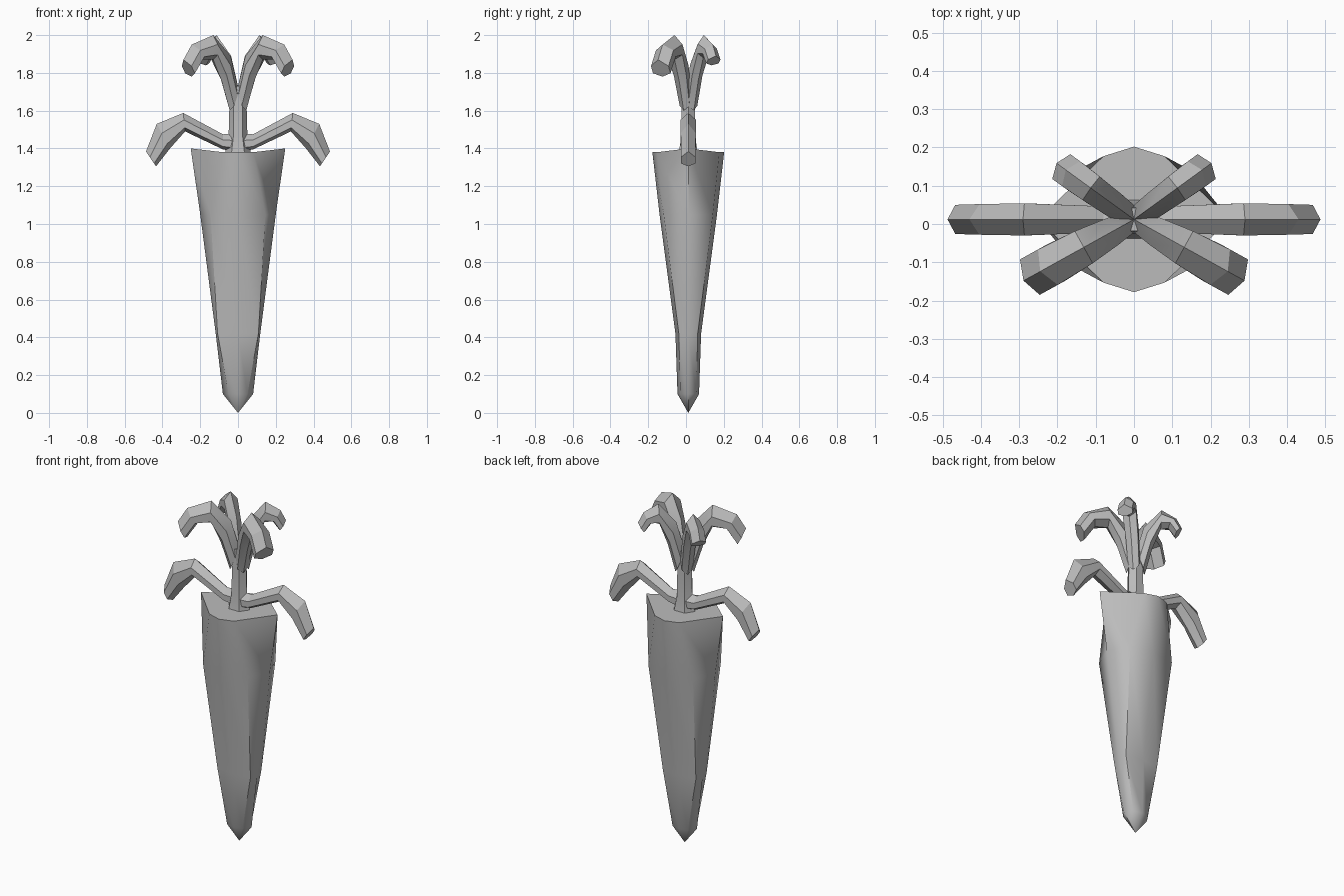
import bpy, bmesh, math
from mathutils import Vector

if "Cube" in bpy.data.objects:
    bpy.data.objects.remove(bpy.data.objects["Cube"])

CY = 0.012  # depth of the central axis

grey = bpy.data.materials.new("plain grey")
grey.diffuse_color = (0.5, 0.5, 0.5, 1)
grey.use_nodes = True
grey.node_tree.nodes["Principled BSDF"].inputs["Base Color"].default_value = grey.diffuse_color


def loft(name, rings, tip=None, smooth=None):
    """Skin closed rings of points, cap the ends (or close to a tip)."""
    bm = bmesh.new()
    rows = [[bm.verts.new(p) for p in ring] for ring in rings]
    n = len(rows[0])
    for a, b in zip(rows, rows[1:]):
        for i in range(n):
            j = (i + 1) % n
            bm.faces.new((a[i], a[j], b[j], b[i]))
    bm.faces.new(rows[0])
    if tip:
        t = bm.verts.new(tip)
        for i in range(n):
            bm.faces.new((rows[-1][i], rows[-1][(i + 1) % n], t))
    else:
        bm.faces.new(rows[-1])
    bmesh.ops.recalc_face_normals(bm, faces=bm.faces)
    me = bpy.data.meshes.new(name)
    bm.to_mesh(me)
    bm.free()
    me.materials.append(grey)
    ob = bpy.data.objects.new(name, me)
    bpy.context.collection.objects.link(ob)
    if smooth:
        bpy.ops.object.select_all(action='DESELECT')
        ob.select_set(True)
        bpy.context.view_layer.objects.active = ob
        bpy.ops.object.shade_smooth_by_angle(angle=math.radians(smooth))
    return ob


# Root: eight-sided taper with creases that swell outward below the top
# z at sides, z at front, side x, crease x, crease y, front y
levels = [
    (1.40, 1.38, 0.25, 0.08, 0.165, 0.19),
    (1.05, 1.05, 0.20, 0.145, 0.13, 0.152),
    (0.42, 0.42, 0.118, 0.108, 0.05, 0.068),
    (0.10, 0.10, 0.08, 0.05, 0.042, 0.057),
]
rings = []
for zs, zf, xs, xc, yc, yf in levels:
    ring = [(xs, 0, zs), (xc, yc, zf), (0, yf, zf), (-xc, yc, zf),
            (-xs, 0, zs), (-xc, -yc, zf), (0, -yf, zf), (xc, -yc, zf)]
    rings.append([(x, y + CY, z) for x, y, z in ring])
loft("root", rings, tip=(0, CY, 0.0), smooth=48)

# Stem: short six-sided neck, flared at the base
stem = []
for z, rx, ry in [(1.37, 0.07, 0.06), (1.46, 0.05, 0.042),
                  (1.61, 0.046, 0.042), (1.73, 0.045, 0.035)]:
    stem.append([(rx * math.cos(a), CY + ry * math.sin(a), z)
                 for a in (k * math.pi / 3 for k in range(6))])
loft("stem", stem, smooth=30)


def leaf(name, azimuth, sections):
    """Bent bar with a ridge, a keel and two flat flanks.
    Each section: ridge radius, ridge z, keel radius, keel z, half width."""
    a = math.radians(azimuth)
    out = Vector((math.cos(a), math.sin(a), 0))
    side = Vector((-math.sin(a), math.cos(a), 0))
    rows = []
    for r1, z1, r2, z2, w in sections:
        top = Vector((0, CY, z1)) + out * r1
        keel = Vector((0, CY, z2)) + out * r2
        hi, lo = top.lerp(keel, 0.38), top.lerp(keel, 0.8)
        rows.append([top, hi + side * w, lo + side * w,
                     keel, lo - side * w, hi - side * w])
    loft(name, rows, smooth=20)


low = [(0.0, 1.48, 0.0, 1.38, 0.035), (0.08, 1.475, 0.08, 1.395, 0.034),
       (0.29, 1.588, 0.28, 1.49, 0.042), (0.43, 1.53, 0.36, 1.40, 0.04),
       (0.487, 1.384, 0.434, 1.305, 0.038)]
front = [(0.0, 1.73, 0.05, 1.60, 0.03), (0.045, 1.89, 0.10, 1.76, 0.038),
         (0.15, 2.0, 0.15, 1.87, 0.048), (0.28, 1.95, 0.22, 1.87, 0.053),
         (0.33, 1.87, 0.28, 1.78, 0.053)]
back = [(0.0, 1.73, 0.05, 1.60, 0.03), (0.045, 1.89, 0.09, 1.76, 0.034),
        (0.14, 2.0, 0.135, 1.88, 0.038), (0.22, 1.95, 0.175, 1.89, 0.04),
        (0.25, 1.89, 0.21, 1.84, 0.04)]

# Leaves mirrored left and right
for label, mirror in (("right", False), ("left", True)):
    for part, az, secs in (("low_leaf", 0, low), ("front_leaf", -29, front),
                           ("back_leaf", 36, back)):
        leaf(f"{part}_{label}", 180 - az if mirror else az, secs)
